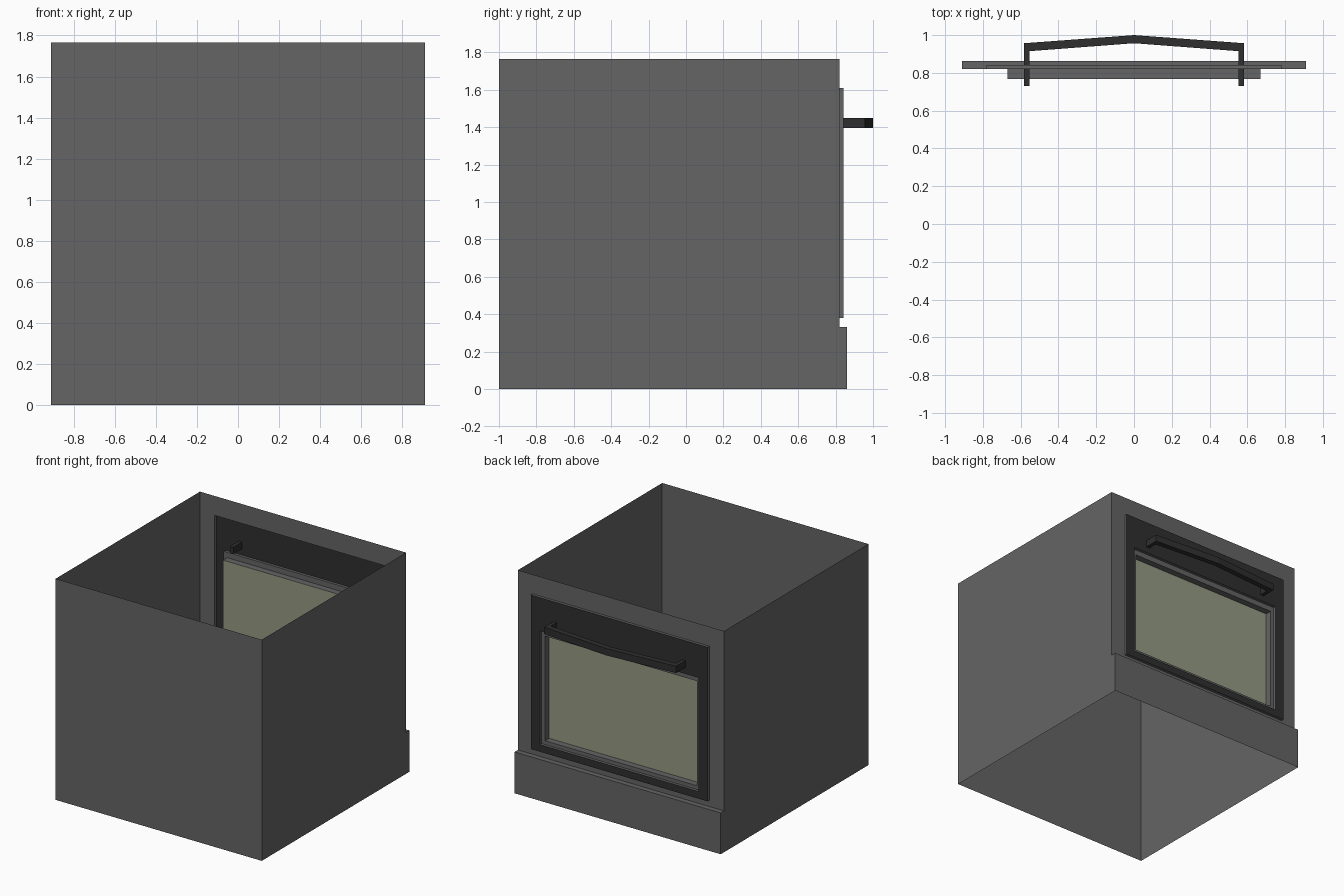
import bpy
import bmesh

cube = bpy.data.objects.get("Cube")
if cube:
    bpy.data.objects.remove(cube)


def material(name, r, g, b):
    m = bpy.data.materials.new(name)
    m.use_nodes = True
    m.diffuse_color = (r, g, b, 1)
    bsdf = next(n for n in m.node_tree.nodes if n.type == "BSDF_PRINCIPLED")
    bsdf.inputs["Base Color"].default_value = (r, g, b, 1)
    return m


GREY = material("steel_grey", 0.128, 0.128, 0.128)
BLACK = material("enamel_black", 0.028, 0.028, 0.028)
OLIVE = material("olive_glass", 0.30, 0.322, 0.228)


def finish(name, bm, mat):
    bmesh.ops.remove_doubles(bm, verts=bm.verts[:], dist=0.0001)
    mesh = bpy.data.meshes.new(name)
    bm.to_mesh(mesh)
    bm.free()
    mesh.materials.append(mat)
    obj = bpy.data.objects.new(name, mesh)
    bpy.context.collection.objects.link(obj)
    return obj


def face(bm, points):
    return bm.faces.new([bm.verts.new(p) for p in points])


def corners(rect, y):
    w, low, high = rect
    return [(-w, y, low), (-w, y, high), (w, y, high), (w, y, low)]


def ring(bm, outer, inner):
    """Four quads joining two rectangular loops, each (rect, y)."""
    a, b = corners(*outer), corners(*inner)
    for i in range(4):
        j = (i + 1) % 4
        face(bm, [a[i], a[j], b[j], b[i]])


# Main sizes: rectangles are (half width, bottom, top)
HALF, TOP, PLINTH = 0.91, 1.765, 0.33
WALL, DOOR, GLASS = 0.82, 0.842, 0.768
wall_rect = (HALF, PLINTH, TOP)
door_rect = (0.78, 0.38, 1.61)
opening = (0.70, 0.437, 1.345)
pane = (0.67, 0.467, 1.302)

# Thin-walled body, open above and below, with a stepped plinth
bm = bmesh.new()
profile = [(-1, TOP), (-1, 0), (0.862, 0), (0.862, PLINTH), (WALL, PLINTH), (WALL, TOP)]
face(bm, [(HALF, y, z) for y, z in profile])
face(bm, [(-HALF, y, z) for y, z in reversed(profile)])
for i in (0, 2, 3):
    (y0, z0), (y1, z1) = profile[i], profile[i + 1]
    face(bm, [(-HALF, y0, z0), (-HALF, y1, z1), (HALF, y1, z1), (HALF, y0, z0)])
ring(bm, (wall_rect, WALL), (door_rect, WALL))
ring(bm, (door_rect, WALL), (door_rect, DOOR))
finish("body_shell", bm, GREY)

# Door face around the window opening
bm = bmesh.new()
ring(bm, (door_rect, DOOR), (opening, DOOR))
finish("door_panel", bm, BLACK)

# Stepped recess that holds the pane
bm = bmesh.new()
ring(bm, (opening, DOOR), (opening, WALL))
ring(bm, (opening, WALL), (pane, WALL))
ring(bm, (pane, WALL), (pane, GLASS))
finish("window_frame", bm, GREY)

bm = bmesh.new()
face(bm, corners(pane, GLASS))
finish("window_glass", bm, OLIVE)

# Bowed handle with posts passing through the door
half = [(0.583, 0.957), (0.583, 0.73), (0.553, 0.73), (0.553, 0.915)]
outline = [(0, 1.0)] + half + [(0, 0.957)] + [(-x, y) for x, y in reversed(half)]
bm = bmesh.new()
base = face(bm, [(x, y, 1.395) for x, y in outline])
top = bmesh.ops.extrude_face_region(bm, geom=[base], use_keep_orig=True)
bmesh.ops.translate(bm, vec=(0, 0, 0.055),
                    verts=[v for v in top["geom"] if isinstance(v, bmesh.types.BMVert)])
bmesh.ops.recalc_face_normals(bm, faces=bm.faces[:])
finish("door_handle", bm, BLACK)
